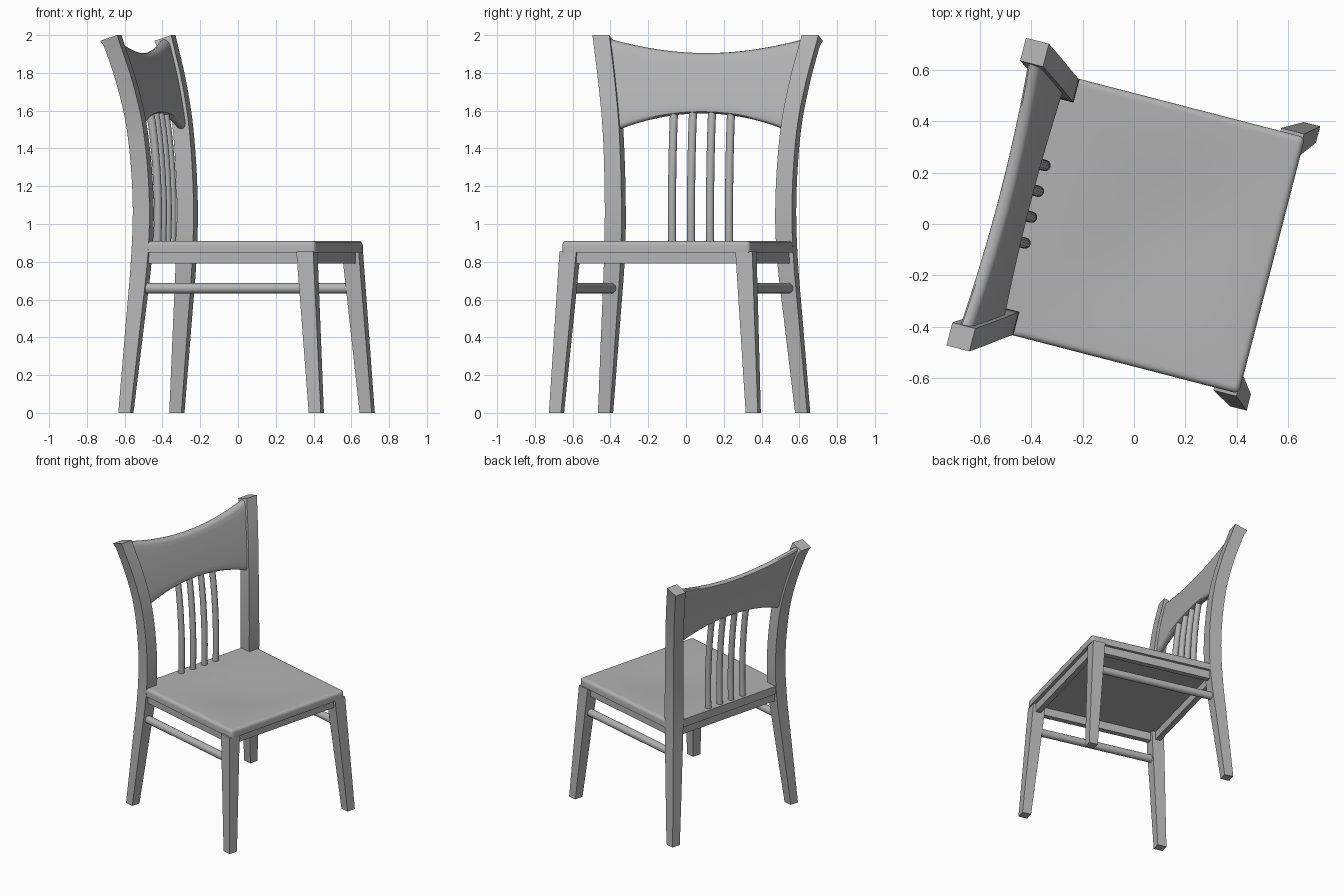
import bpy, bmesh, math
from mathutils import Matrix, Vector

if "Cube" in bpy.data.objects:
    bpy.data.objects.remove(bpy.data.objects["Cube"])

# Chair is built in its own frame (+x = sitting direction), then turned in place
PLACE = Matrix.Rotation(math.radians(-14.5), 4, 'Z') @ Matrix.Translation((0, -0.022, 0))

mat = bpy.data.materials.new("plain_grey")
mat.diffuse_color = (0.45, 0.45, 0.45, 1)
mat.use_nodes = True
mat.node_tree.nodes["Principled BSDF"].inputs["Base Color"].default_value = mat.diffuse_color


def finish(name, bm, angle=35):
    bmesh.ops.recalc_face_normals(bm, faces=bm.faces[:])
    bm.transform(PLACE)
    me = bpy.data.meshes.new(name)
    bm.to_mesh(me)
    bm.free()
    me.materials.append(mat)
    me.polygons.foreach_set("use_smooth", [True] * len(me.polygons))
    me.set_sharp_from_angle(angle=math.radians(angle))
    ob = bpy.data.objects.new(name, me)
    bpy.context.collection.objects.link(ob)
    return ob


def loft(name, rings):
    bm = bmesh.new()
    rows = [[bm.verts.new(p) for p in r] for r in rings]
    n = len(rows[0])
    for a, b in zip(rows, rows[1:]):
        for i in range(n):
            j = (i + 1) % n
            bm.faces.new((a[i], a[j], b[j], b[i]))
    bm.faces.new(rows[0][::-1])
    bm.faces.new(rows[-1])
    return finish(name, bm)


def box(name, x0, x1, y0, y1, z0, z1):
    return loft(name, [[(x0, y0, z), (x1, y0, z), (x1, y1, z), (x0, y1, z)] for z in (z0, z1)])


# Back leg path: height, forward position, sideways position, thickness
KEYS = [(0, -0.468, 0.539, 0.066), (0.45, -0.43, 0.502, 0.080), (0.85, -0.398, 0.471, 0.091),
        (1.15, -0.393, 0.467, 0.091), (1.5, -0.420, 0.486, 0.090), (1.75, -0.469, 0.522, 0.091),
        (2.0, -0.542, 0.572, 0.092)]


def path(z):
    def slope(i, k):
        lo, hi = KEYS[max(i - 1, 0)], KEYS[min(i + 1, len(KEYS) - 1)]
        return (hi[k] - lo[k]) / (hi[0] - lo[0])
    i = 0
    while i < len(KEYS) - 2 and z > KEYS[i + 1][0]:
        i += 1
    p, q = KEYS[i], KEYS[i + 1]
    d = q[0] - p[0]
    t = (z - p[0]) / d
    out = []
    for k in (1, 2, 3):
        out.append((2*t**3 - 3*t*t + 1) * p[k] + (t**3 - 2*t*t + t) * d * slope(i, k)
                   + (3*t*t - 2*t**3) * q[k] + (t**3 - t*t) * d * slope(i + 1, k))
    return out


def square(x, y, z, w, back_drop=0):
    h = w / 2
    return [(x - h, y - h, z - back_drop), (x + h, y - h, z), (x + h, y + h, z),
            (x - h, y + h, z - back_drop)]


for s, side in ((-1, "right"), (1, "left")):
    # Back leg and post in one piece, top cut on a slant
    rings = []
    for i in range(33):
        z = 2 * i / 32
        a, b, w = path(z)
        rings.append(square(a, s * b, z, w, 0.03 if i == 32 else 0))
    loft("back_leg_" + side, rings)
    # Front leg
    loft("front_leg_" + side, [square(0.573, s * 0.538, 0, 0.066), square(0.507, s * 0.481, 0.855, 0.092)])
    # Round side stretcher
    ring = [(0.028 * math.cos(k * math.pi / 8), 0.028 * math.sin(k * math.pi / 8)) for k in range(16)]
    loft("side_stretcher_" + side, [[(x, s * 0.484 + c, 0.66 + d) for c, d in ring] for x in (-0.42, 0.53)])
    # Side rail under the seat
    y0, y1 = sorted((s * 0.455, s * 0.495))
    box("side_rail_" + side, -0.37, 0.5, y0, y1, 0.79, 0.855)

# Front and back rails
box("front_rail", 0.495, 0.535, -0.46, 0.46, 0.79, 0.855)
box("back_rail", -0.42, -0.38, -0.46, 0.46, 0.79, 0.855)

# Seat: board notched around the back legs, rounded rim, shallow dish on top
XF, XB, XN, H, N = 0.56, -0.435, -0.352, 0.515, 0.426
outline = [(XF, -H), (XF, H), (XN, H), (XN, N), (XB, N), (XB, -N), (XN, -N), (XN, -H)]
bm = bmesh.new()
lo = [bm.verts.new((x, y, 0.85)) for x, y in outline]
hi = [bm.verts.new((x, y, 0.91)) for x, y in outline]
bm.faces.new(lo[::-1])
bm.faces.new(hi)
for i in range(8):
    j = (i + 1) % 8
    bm.faces.new((lo[i], lo[j], hi[j], hi[i]))
rim = []
for e in bm.edges:
    (p, q) = (v.co for v in e.verts)
    top = min(p.z, q.z) > 0.9
    if top and (abs(p.y) > 0.5 and abs(q.y) > 0.5) or (abs(p.z - q.z) > 0.01 and p.x > 0.5):
        rim.append(e)
bmesh.ops.bevel(bm, geom=rim, offset=0.022, segments=4, profile=0.5, affect='EDGES')
for axis, a0, a1 in ((0, XN, XF - 0.03), (1, -H + 0.03, H - 0.03)):
    for i in range(21):
        co, no = Vector((0, 0, 0)), Vector((0, 0, 0))
        co[axis], no[axis] = a0 + (a1 - a0) * i / 20, 1
        bmesh.ops.bisect_plane(bm, geom=bm.verts[:] + bm.edges[:] + bm.faces[:], plane_co=co, plane_no=no)
for v in bm.verts:
    if v.co.z > 0.9095:
        u = (v.co.x - 0.11) / 0.42
        w = v.co.y / 0.48
        if abs(u) < 1 and abs(w) < 1:
            v.co.z -= 0.018 * (1 - u * u) ** 2 * (1 - w * w) ** 2
finish("seat", bm)

# Back panel: leans with the posts, arched below and dipped above
TS = [0, 0.01, 0.03, 0.06] + [0.06 + 0.88 * k / 10 for k in range(1, 10)] + [0.94, 0.97, 0.99, 1]
rings = []
for i in range(33):
    u = -1 + i / 16
    z0, z1 = 1.585 - 0.085 * u * u, 1.905 + 0.075 * u * u
    front, back = [], []
    for t in TS:
        z = z0 + (z1 - z0) * t
        a, b, w = path(z)
        d = min(t, 1 - t, 0.06) / 0.06
        h = 0.027 * math.sqrt(max(0, 1 - (1 - d) ** 2))
        y = u * (b - 0.035)
        front.append((a + h, y, z))
        back.append((a - h, y, z))
    rings.append(front + back[-2:0:-1])
loft("back_panel", rings)

# Four round spindles
for k in range(4):
    y = (k - 1.5) * 0.104
    rings = []
    for i in range(13):
        z = 0.88 + 0.73 * i / 12
        a = path(z)[0]
        rings.append([(a + 0.022 * math.cos(q * math.pi / 6), y + 0.022 * math.sin(q * math.pi / 6), z)
                      for q in range(12)])
    loft("spindle_%d" % (k + 1), rings)
